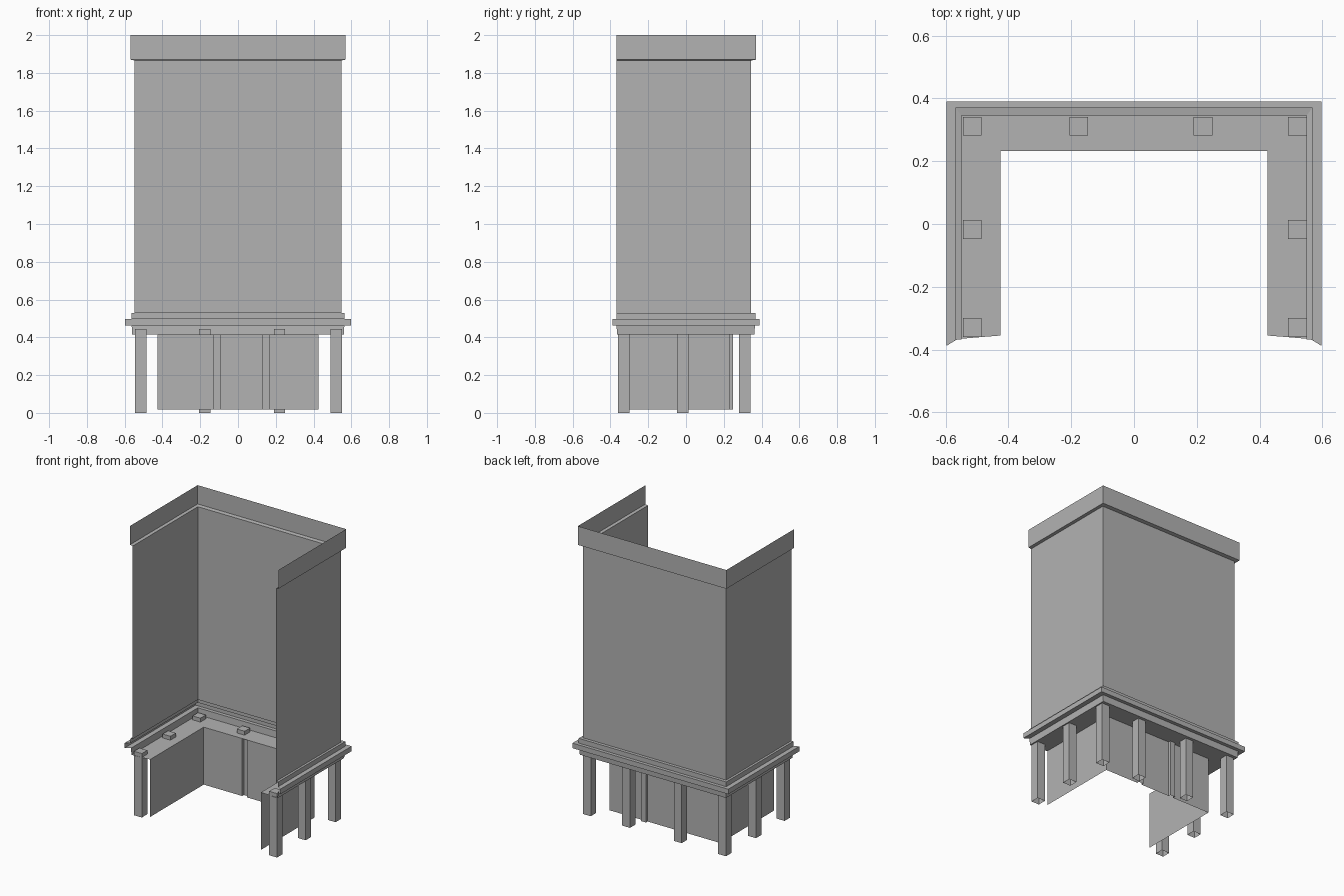
import bpy
import bmesh

cube = bpy.data.objects.get("Cube")
if cube:
    bpy.data.objects.remove(cube, do_unlink=True)

# One plain grey for everything
grey = bpy.data.materials.new("warm_grey")
grey.use_nodes = True
COLOR = (0.45, 0.45, 0.45, 1)
grey.diffuse_color = COLOR
grey.node_tree.nodes["Principled BSDF"].inputs["Base Color"].default_value = COLOR


def finish(bm, name):
    mesh = bpy.data.meshes.new(name)
    bm.to_mesh(mesh)
    bm.free()
    mesh.materials.append(grey)
    obj = bpy.data.objects.new(name, mesh)
    bpy.context.collection.objects.link(obj)
    return obj


def skin(name, rows):
    """Join rows of points, listed from top to bottom, into a sheet."""
    bm = bmesh.new()
    grid = [[bm.verts.new(p) for p in row] for row in rows]
    for upper, lower in zip(grid, grid[1:]):
        for i in range(len(upper) - 1):
            bm.faces.new((upper[i], upper[i + 1], lower[i + 1], lower[i]))
    return finish(bm, name)


def u_row(x, back, front, z):
    """Three-sided run around the sides and back, open at the front."""
    return [(-x, front, z), (-x, back, z), (x, back, z), (x, front, z)]


def u_sheet(name, profile):
    return skin(name, [u_row(*p) for p in profile])


# Profile steps: half width, back, front end, height
parapet_foot = (0.549, 0.345, -0.368, 1.866)
wall_foot = (0.549, 0.345, -0.368, 0.53)
u_sheet("parapet", [(0.569, 0.371, -0.368, 2.0),
                    (0.569, 0.371, -0.368, 1.87),
                    parapet_foot])
u_sheet("upper_walls", [parapet_foot, wall_foot])
u_sheet("stepped_cornice", [wall_foot,
                            (0.565, 0.367, -0.368, 0.53),
                            (0.565, 0.367, -0.368, 0.497),
                            (0.597, 0.39, -0.388, 0.497),
                            (0.597, 0.39, -0.388, 0.462),
                            (0.563, 0.365, -0.367, 0.462),
                            (0.56, 0.362, -0.366, 0.416)])
u_sheet("soffit", [(0.56, 0.362, -0.366, 0.416), (0.425, 0.232, -0.355, 0.416)])

# Recessed ground floor walls with two shallow grooves in the back
X, BACK, GROOVE = 0.425, 0.232, 0.25
plan = [(-X, -0.355), (-X, BACK)]
for left, right in ((-0.13, -0.094), (0.132, 0.168)):
    plan += [(left, BACK), (left, GROOVE), (right, GROOVE), (right, BACK)]
plan += [(X, BACK), (X, -0.355)]
skin("ground_floor_walls", [[(x, y, z) for x, y in plan] for z in (0.416, 0.018)])


# Square posts, open underneath
def post(name, x, y, size=0.06, height=0.443):
    bm = bmesh.new()
    bmesh.ops.create_cube(bm, size=1)
    bm.normal_update()
    bottom = [f for f in bm.faces if f.normal.z < -0.5]
    bmesh.ops.delete(bm, geom=bottom, context='FACES_ONLY')
    bmesh.ops.scale(bm, vec=(size, size, height), verts=bm.verts)
    bmesh.ops.translate(bm, vec=(x, y, height / 2), verts=bm.verts)
    finish(bm, name)


for side, x in (("right", -0.515), ("left", 0.521)):
    for place, y in (("front", -0.33), ("middle", -0.017), ("back", 0.311)):
        post(f"{place}_{side}_post", x, y)
post("back_inner_right_post", -0.176, 0.311)
post("back_inner_left_post", 0.22, 0.311)
